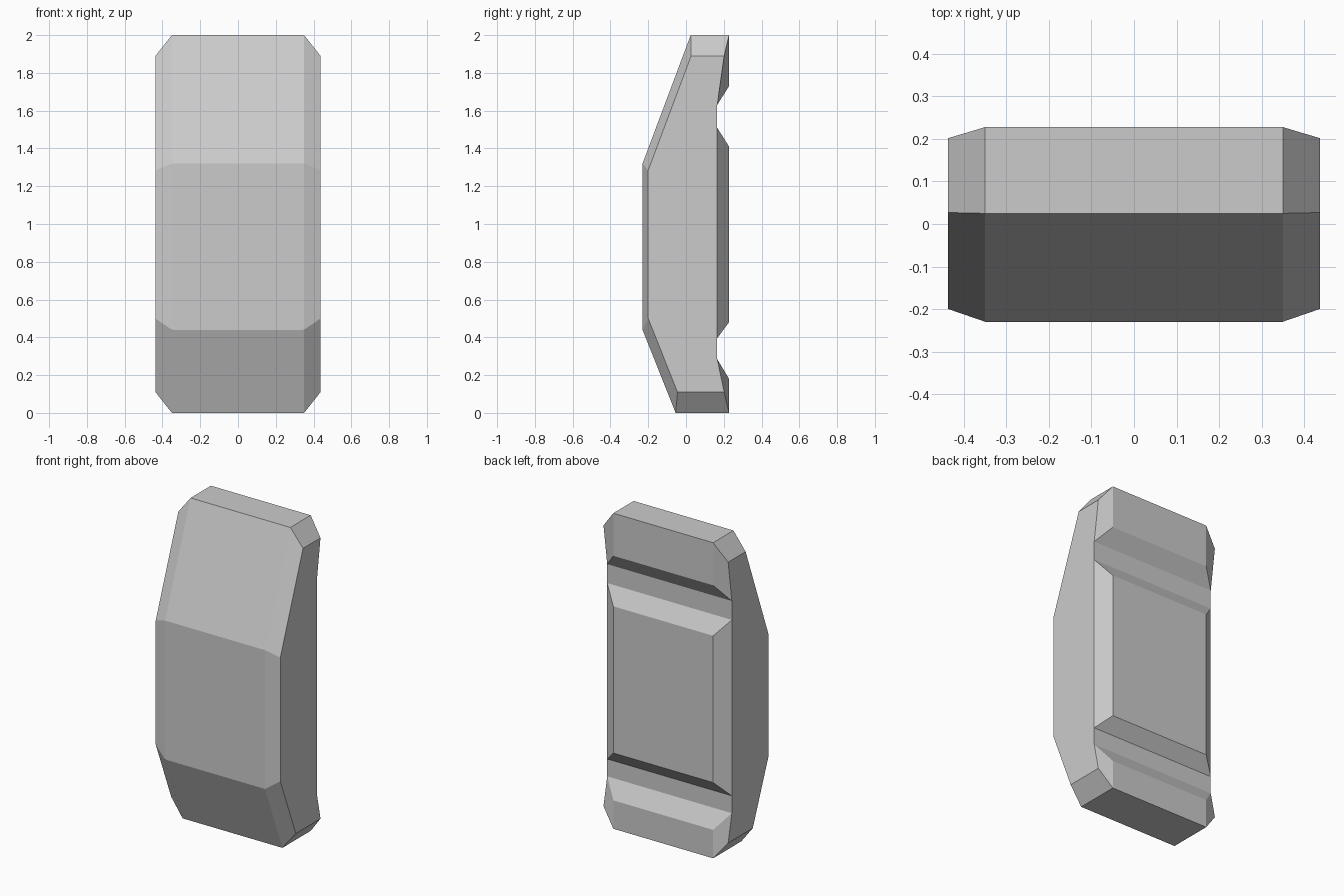
import bpy
import bmesh
from math import radians

cube = bpy.data.objects.get("Cube")
if cube:
    bpy.data.objects.remove(cube, do_unlink=True)

# Single plain material
grey = bpy.data.materials.new("light grey")
grey.use_nodes = True
colour = (0.6, 0.6, 0.6, 1)
grey.diffuse_color = colour
grey.node_tree.nodes["Principled BSDF"].inputs["Base Color"].default_value = colour

INNER_X, OUTER_X = 0.35, 0.437
BACK, FLOOR = 0.228, 0.165

# Central section (y, z): front and ends, then the back with its two grooves
inner = [(-0.055, 0), (-0.23, 0.44), (-0.23, 1.32), (0.025, 2), (BACK, 2),
         (BACK, 1.73), (FLOOR, 1.63), (FLOOR, 1.51), (BACK, 1.41),
         (BACK, 0.48), (FLOOR, 0.395), (FLOOR, 0.285), (BACK, 0.18), (BACK, 0)]

# Side section: chamfered ends, raised pads collapse onto the groove edges
outer = [(-0.045, 0.11), (-0.2, 0.5), (-0.2, 1.285), (0.027, 1.89), (0.202, 1.89),
         inner[6], inner[6], inner[7], inner[7],
         inner[10], inner[10], inner[11], inner[11], (0.202, 0.11)]

# Loft the sections from side to side
bm = bmesh.new()
rings = []
for x, section in ((-OUTER_X, outer), (-INNER_X, inner), (INNER_X, inner), (OUTER_X, outer)):
    rings.append([bm.verts.new((x, y, z)) for y, z in section])
for a, b in zip(rings, rings[1:]):
    for i in range(len(a)):
        j = (i + 1) % len(a)
        bm.faces.new((a[i], a[j], b[j], b[i]))
bm.faces.new(rings[0])
bm.faces.new(rings[-1])

# Merge the collapsed points and clean up flat areas
bmesh.ops.remove_doubles(bm, verts=bm.verts, dist=0.0005)
bmesh.ops.dissolve_limit(bm, angle_limit=radians(0.5), verts=bm.verts, edges=bm.edges)
bmesh.ops.recalc_face_normals(bm, faces=bm.faces)

mesh = bpy.data.meshes.new("grooved_block")
bm.to_mesh(mesh)
bm.free()
mesh.materials.append(grey)
block = bpy.data.objects.new("grooved_block", mesh)
bpy.context.collection.objects.link(block)
